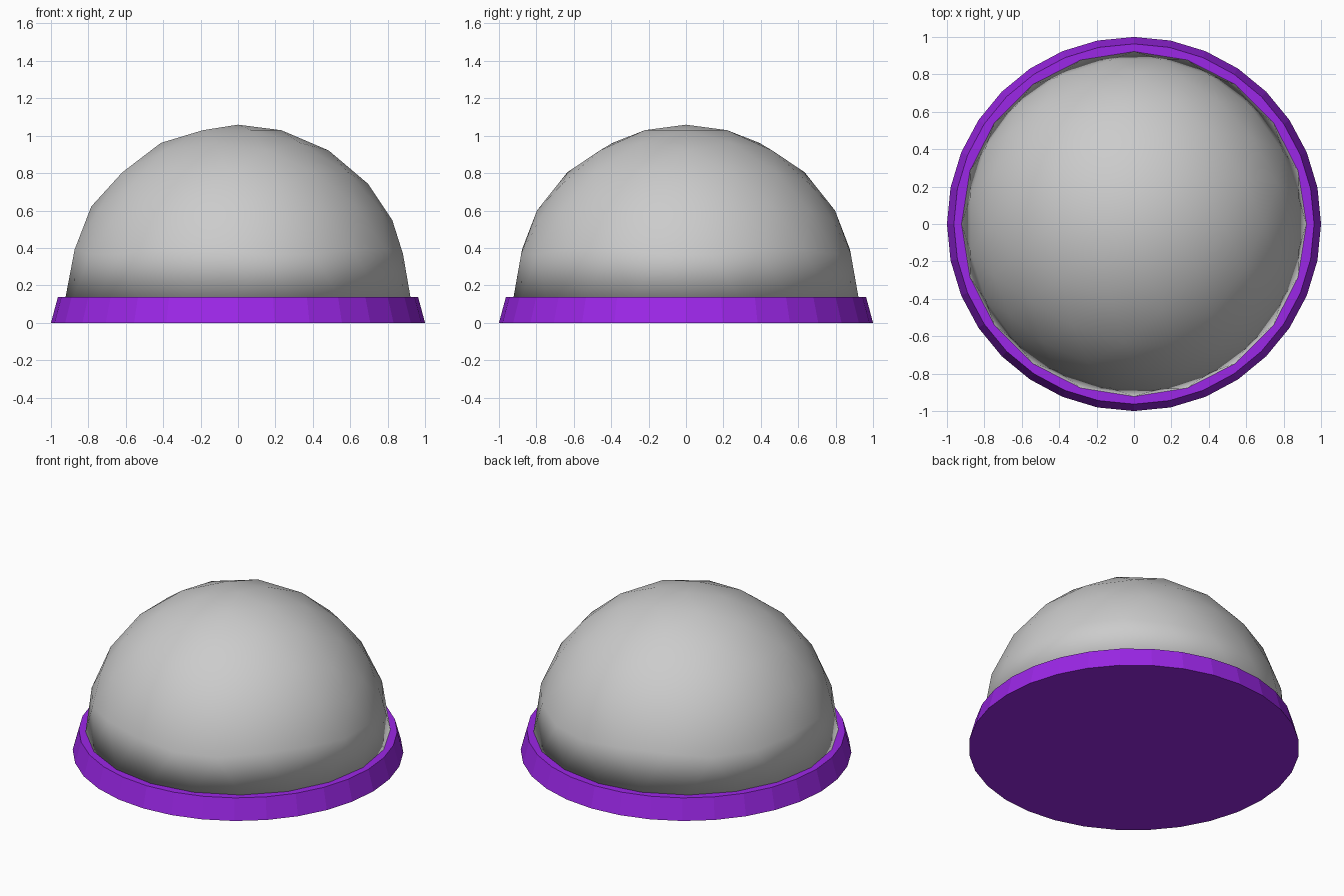
import bpy, bmesh

if "Cube" in bpy.data.objects:
    bpy.data.objects.remove(bpy.data.objects["Cube"])

BASE_H = 0.137
DOME_R = 0.922


def add_object(name, bm):
    mesh = bpy.data.meshes.new(name)
    bm.to_mesh(mesh)
    bm.free()
    obj = bpy.data.objects.new(name, mesh)
    bpy.context.collection.objects.link(obj)
    return obj


# Base: low 32-sided tapered disc, flat shaded
bm = bmesh.new()
bmesh.ops.create_cone(bm, cap_ends=True, segments=32, radius1=1.0, radius2=0.963, depth=BASE_H)
bmesh.ops.translate(bm, verts=bm.verts, vec=(0, 0, BASE_H / 2))
base = add_object("base", bm)
purple = bpy.data.materials.new("purple")
purple.diffuse_color = (0.33, 0.02, 0.8, 1)
purple.use_nodes = True
purple.node_tree.nodes["Principled BSDF"].inputs["Base Color"].default_value = purple.diffuse_color
base.data.materials.append(purple)

# Dome: icosphere cut at its equator and capped, smooth shaded throughout
bm = bmesh.new()
bmesh.ops.create_icosphere(bm, subdivisions=3, radius=DOME_R)
lower = [v for v in bm.verts if v.co.z < -0.01]
bmesh.ops.delete(bm, geom=lower, context='VERTS')
rim = [e for e in bm.edges if e.is_boundary]
bmesh.ops.contextual_create(bm, geom=rim)
bmesh.ops.recalc_face_normals(bm, faces=bm.faces)
for f in bm.faces:
    f.smooth = True
bmesh.ops.translate(bm, verts=bm.verts, vec=(0, 0, BASE_H))
add_object("dome", bm)
